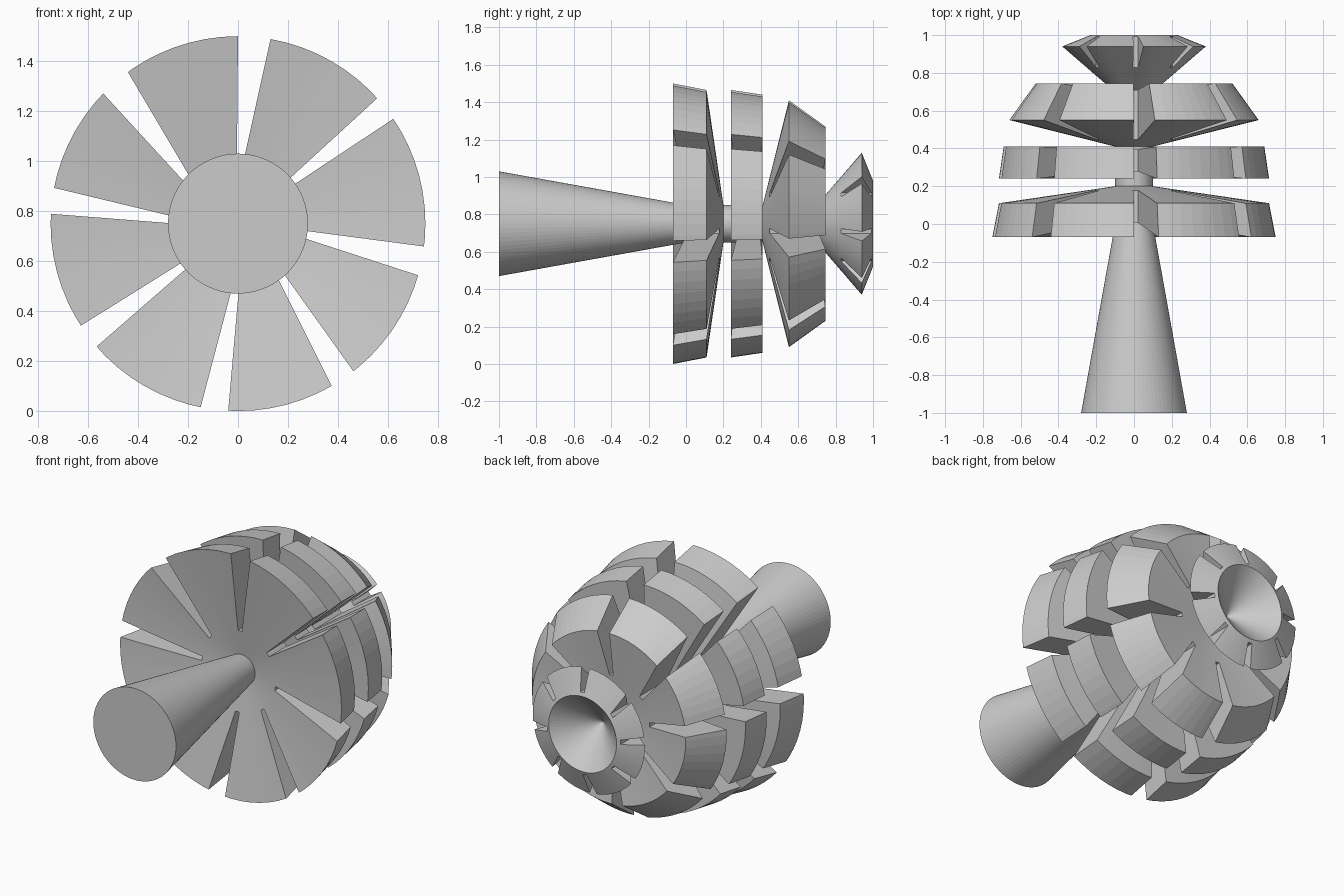
import bpy, bmesh
from math import radians, cos, sin, tau
from mathutils import Vector

cube = bpy.data.objects.get("Cube")
if cube:
    bpy.data.objects.remove(cube, do_unlink=True)

AXIS_Z = 0.75


def make_object(name, bm):
    bmesh.ops.recalc_face_normals(bm, faces=bm.faces)
    mesh = bpy.data.meshes.new(name)
    bm.to_mesh(mesh)
    bm.free()
    obj = bpy.data.objects.new(name, mesh)
    bpy.context.collection.objects.link(obj)
    return obj


def lathe(name, profile, steps=72):
    """Turn a (radius, y) profile around the horizontal axis."""
    bm = bmesh.new()
    verts = [bm.verts.new((0, y, AXIS_Z + r)) for r, y in profile]
    edges = [bm.edges.new(pair) for pair in zip(verts, verts[1:])]
    bmesh.ops.spin(bm, geom=verts + edges, cent=(0, 0, AXIS_Z),
                   axis=(0, 1, 0), angle=tau, steps=steps)
    bmesh.ops.remove_doubles(bm, verts=bm.verts, dist=0.0005)
    return make_object(name, bm)


def polar(radius, degrees):
    a = radians(degrees)
    return Vector((radius * cos(a), 0, radius * sin(a)))


def wedge(bm, start, end, inner):
    """Tapered slot prism, narrow at its inner end, wide at the rim."""
    root = polar(0.25, inner)
    side = polar(0.013, inner + 90)
    a, b = root + side, root - side
    outer_a = a.lerp(polar(0.75, start), 1.3)
    outer_b = b.lerp(polar(0.75, end), 1.3)
    offset = Vector((0, -0.3, AXIS_Z))
    face = bm.faces.new([bm.verts.new(p + offset)
                         for p in (a, outer_a, outer_b, b)])
    grown = bmesh.ops.extrude_face_region(bm, geom=[face])["geom"]
    bmesh.ops.translate(bm, vec=(0, 1.5, 0),
                        verts=[v for v in grown if isinstance(v, bmesh.types.BMVert)])


# Sections of the turned body, front to back
handle = [(0, -1), (0.28, -1), (0.095, 0.03)]
front_disc = [(0.75, -0.07), (0.715, 0.11), (0.1, 0.2)]
middle_disc = [(0.1, 0.29), (0.715, 0.24), (0.69, 0.41), (0.1, 0.39)]
rear_disc = [(0.1, 0.41), (0.66, 0.55), (0.52, 0.745), (0.09, 0.69)]
end_cup = [(0.38, 0.94), (0.23, 1), (0, 0.8)]
body = lathe("slotted_body", handle + front_disc + middle_disc + rear_disc + end_cup)

# Slots: rim start angle, rim end angle, inner angle
slots = [(90, 80, 88), (42, 34, 38), (-7, -16, -9), (-52, -60, -50),
         (-93, -101.5, -92), (-139, -147, -142), (177, 169, 177), (136, 126, 140)]
bm = bmesh.new()
for slot in slots:
    wedge(bm, *slot)
cutter = make_object("slot_cutter", bm)
cutter.hide_render = True

# Cut the slots through every disc
cut = body.modifiers.new("slots", 'BOOLEAN')
cut.operation = 'DIFFERENCE'
cut.solver = 'EXACT'
cut.object = cutter
bpy.context.view_layer.objects.active = body
body.select_set(True)
bpy.ops.object.modifier_apply(modifier=cut.name)
bpy.data.objects.remove(cutter, do_unlink=True)
